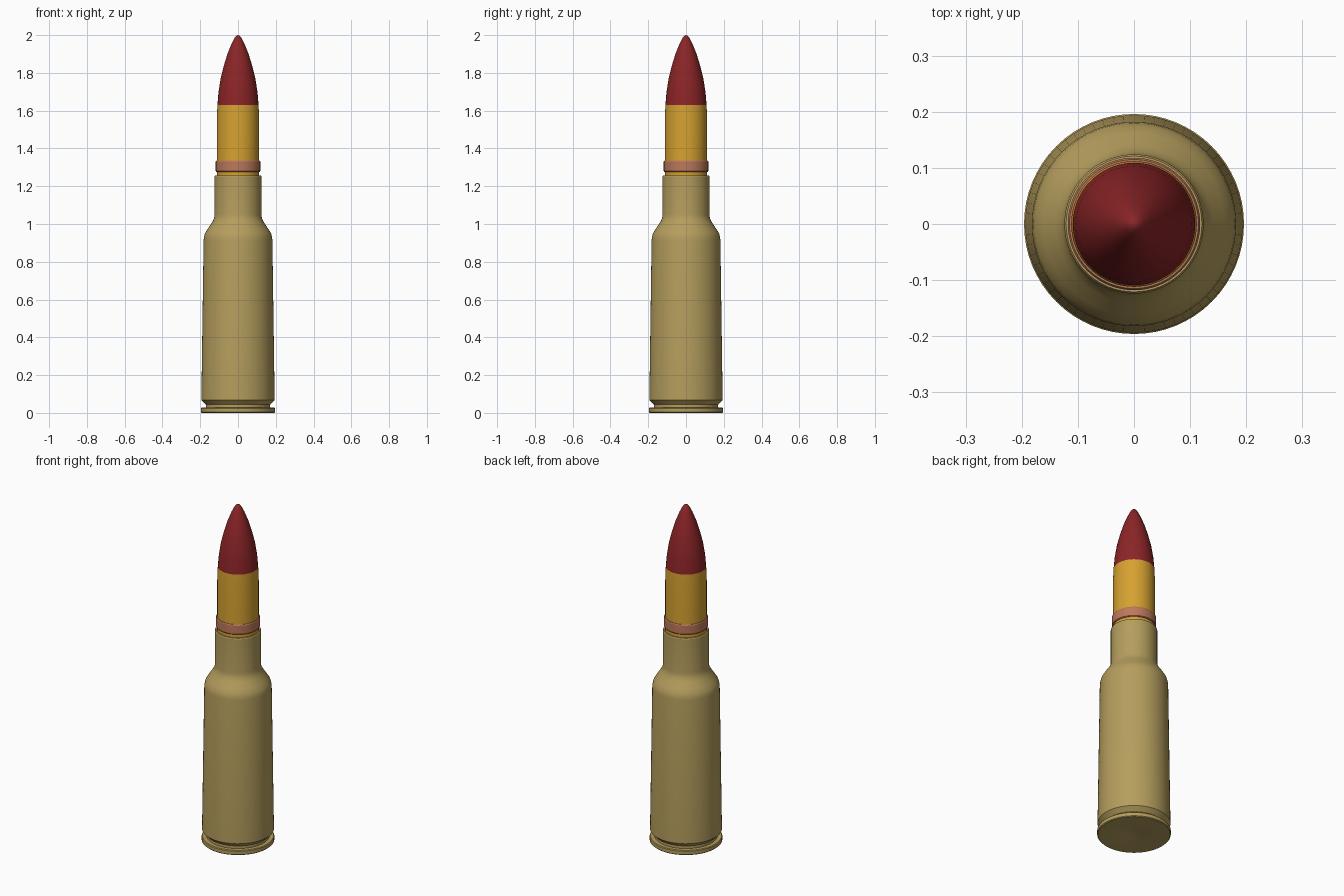
import bpy, bmesh, math

if "Cube" in bpy.data.objects:
    bpy.data.objects.remove(bpy.data.objects["Cube"])

SEGMENTS = 64


def material(name, rgb):
    m = bpy.data.materials.new(name)
    m.diffuse_color = (*rgb, 1)
    m.use_nodes = True
    m.node_tree.nodes["Principled BSDF"].inputs["Base Color"].default_value = m.diffuse_color
    return m


def lathe(name, profile, mat):
    """Spin (radius, height) points around z; zero radius makes a pole."""
    bm = bmesh.new()
    rings = []
    for r, z in profile:
        if r == 0:
            rings.append([bm.verts.new((0, 0, z))] * SEGMENTS)
        else:
            rings.append([bm.verts.new((r * math.cos(2 * math.pi * i / SEGMENTS),
                                        r * math.sin(2 * math.pi * i / SEGMENTS), z))
                          for i in range(SEGMENTS)])
    for a, b in zip(rings, rings[1:]):
        for i in range(SEGMENTS):
            j = (i + 1) % SEGMENTS
            quad = list(dict.fromkeys((a[i], a[j], b[j], b[i])))
            bm.faces.new(quad)
    bmesh.ops.recalc_face_normals(bm, faces=bm.faces)
    mesh = bpy.data.meshes.new(name)
    bm.to_mesh(mesh)
    bm.free()
    mesh.materials.append(mat)
    obj = bpy.data.objects.new(name, mesh)
    bpy.context.collection.objects.link(obj)
    bpy.ops.object.select_all(action='DESELECT')
    obj.select_set(True)
    bpy.context.view_layer.objects.active = obj
    bpy.ops.object.shade_smooth_by_angle(angle=math.radians(30))
    return obj


brass = material("dull brass", (0.46, 0.34, 0.11))
yellow = material("golden yellow", (0.67, 0.36, 0.03))
copper = material("copper", (0.50, 0.19, 0.105))
red = material("dark red", (0.26, 0.018, 0.02))

# Casing: dimpled base, rim, groove, tapered body, rounded shoulder, neck, open mouth
lathe("casing", [
    (0, 0.012), (0.042, 0.0), (0.192, 0.0), (0.196, 0.004), (0.196, 0.024),
    (0.192, 0.028), (0.170, 0.028), (0.170, 0.044), (0.194, 0.068), (0.194, 0.074),
    (0.182, 0.915), (0.180, 0.932), (0.175, 0.950), (0.162, 0.972),
    (0.140, 1.004), (0.130, 1.022), (0.126, 1.036), (0.124, 1.052),
    (0.124, 1.252), (0.121, 1.257), (0.114, 1.257), (0.112, 1.23), (0, 1.23)], brass)

# Cylindrical shell body
lathe("shell_body", [(0, 1.22), (0.112, 1.22), (0.112, 1.55), (0.109, 1.63), (0, 1.63)], yellow)

# Raised driving band
lathe("band", [(0.110, 1.276), (0.115, 1.276), (0.118, 1.280), (0.118, 1.330),
               (0.115, 1.335), (0.110, 1.335), (0.110, 1.276)], copper)

# Curved nose cone
lathe("nose_cone", [(0, 1.63), (0.109, 1.63), (0.103, 1.70), (0.092, 1.77),
                    (0.076, 1.835), (0.056, 1.90), (0.034, 1.955), (0.017, 1.988),
                    (0.008, 1.997), (0, 2.0)], red)
